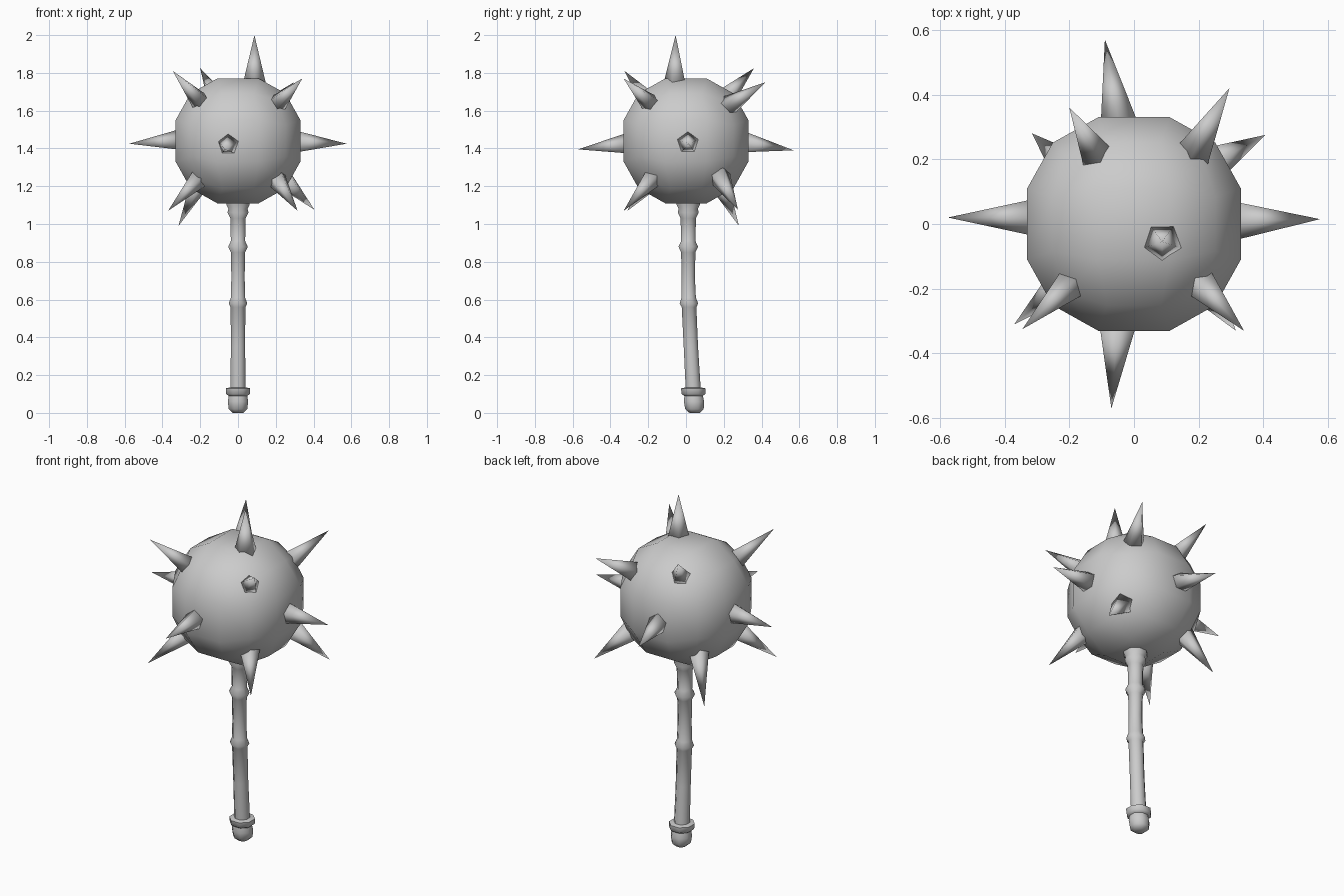
import bpy
import bmesh
from math import sin, cos, pi
from mathutils import Vector, Matrix

cube = bpy.data.objects.get("Cube")
if cube:
    bpy.data.objects.remove(cube, do_unlink=True)

steel = bpy.data.materials.new("grey_steel")
steel.use_nodes = True
steel.diffuse_color = (0.6, 0.6, 0.6, 1)
steel.node_tree.nodes["Principled BSDF"].inputs["Base Color"].default_value = steel.diffuse_color


def finish(bm, name):
    bmesh.ops.recalc_face_normals(bm, faces=bm.faces)
    for face in bm.faces:
        face.smooth = True
    mesh = bpy.data.meshes.new(name)
    bm.to_mesh(mesh)
    bm.free()
    mesh.materials.append(steel)
    obj = bpy.data.objects.new(name, mesh)
    bpy.context.collection.objects.link(obj)
    return obj


# Ball: a cube cut in thirds and rounded onto a sphere
CENTRE = Vector((0, 0, 1.44))
RADIUS = 0.365
bm = bmesh.new()
bmesh.ops.create_cube(bm, size=2)
bmesh.ops.subdivide_edges(bm, edges=bm.edges[:], cuts=2, use_grid_fill=True)
for v in bm.verts:
    v.co = CENTRE + v.co.normalized() * RADIUS
finish(bm, "ball")


# Spikes: five-sided cones from just inside the ball to their tips
def spike(name, base, tip, radius):
    base, tip = Vector(base), Vector(tip)
    axis = tip - base
    base -= axis * 0.15
    axis = tip - base
    turn = axis.to_track_quat("Z", "Y").to_matrix().to_4x4()
    bm = bmesh.new()
    bmesh.ops.create_cone(bm, cap_ends=True, segments=5, radius1=radius * 1.15,
                          radius2=0, depth=axis.length,
                          matrix=Matrix.Translation((base + tip) / 2) @ turn)
    bmesh.ops.remove_doubles(bm, verts=bm.verts, dist=0.0001)
    finish(bm, name + "_spike")


spike("top", (0.087, -0.055, 1.76), (0.087, -0.055, 2), 0.06)
spike("right", (-0.33, 0.02, 1.44), (-0.575, 0.02, 1.425), 0.055)
spike("left", (0.33, 0.01, 1.43), (0.575, 0.015, 1.425), 0.058)
spike("front", (-0.052, -0.33, 1.42), (-0.07, -0.57, 1.395), 0.055)
spike("back", (-0.05, 0.33, 1.425), (-0.09, 0.57, 1.39), 0.055)
spike("upper_front_right", (-0.2, -0.19, 1.65), (-0.345, -0.325, 1.81), 0.052)
spike("upper_front_left", (0.21, -0.19, 1.64), (0.34, -0.33, 1.77), 0.052)
spike("upper_back_left", (0.19, 0.23, 1.63), (0.295, 0.42, 1.75), 0.055)
spike("upper_back_right", (-0.12, 0.22, 1.68), (-0.2, 0.36, 1.825), 0.052)
spike("lower_front_right", (-0.22, -0.18, 1.23), (-0.37, -0.31, 1.07), 0.052)
spike("lower_front_left", (0.21, -0.19, 1.23), (0.315, -0.33, 1.07), 0.052)
spike("lower_back_left", (0.25, 0.19, 1.23), (0.405, 0.275, 1.075), 0.052)
spike("lower_back_right", (-0.21, 0.18, 1.21), (-0.315, 0.28, 0.99), 0.052)

# Handle: rings of (height, radius) along a shaft that curves back at its foot
profile = [(0, 0.03), (0.02, 0.053), (0.06, 0.058), (0.09, 0.053), (0.1, 0.068),
           (0.13, 0.07), (0.135, 0.043), (0.35, 0.041), (0.56, 0.042), (0.58, 0.053),
           (0.61, 0.041), (0.72, 0.038), (0.85, 0.041), (0.88, 0.056), (0.91, 0.041),
           (1.03, 0.044), (1.06, 0.06), (1.08, 0.055), (1.1, 0.066), (1.16, 0.066)]
SIDES = 8
bm = bmesh.new()
rings = []
for z, r in profile:
    lean = 0.012 + 0.034 * max(0, 1 - z / 0.7) ** 1.3
    rings.append([bm.verts.new((r * cos(2 * pi * (i + 0.5) / SIDES),
                                lean + r * sin(2 * pi * (i + 0.5) / SIDES), z))
                  for i in range(SIDES)])
for low, high in zip(rings, rings[1:]):
    for i in range(SIDES):
        j = (i + 1) % SIDES
        bm.faces.new((low[i], low[j], high[j], high[i]))
bm.faces.new(rings[0])
bm.faces.new(rings[-1])
handle = finish(bm, "handle")

bpy.ops.object.select_all(action="DESELECT")
handle.select_set(True)
bpy.context.view_layer.objects.active = handle
bpy.ops.object.shade_smooth_by_angle(angle=pi / 3)
